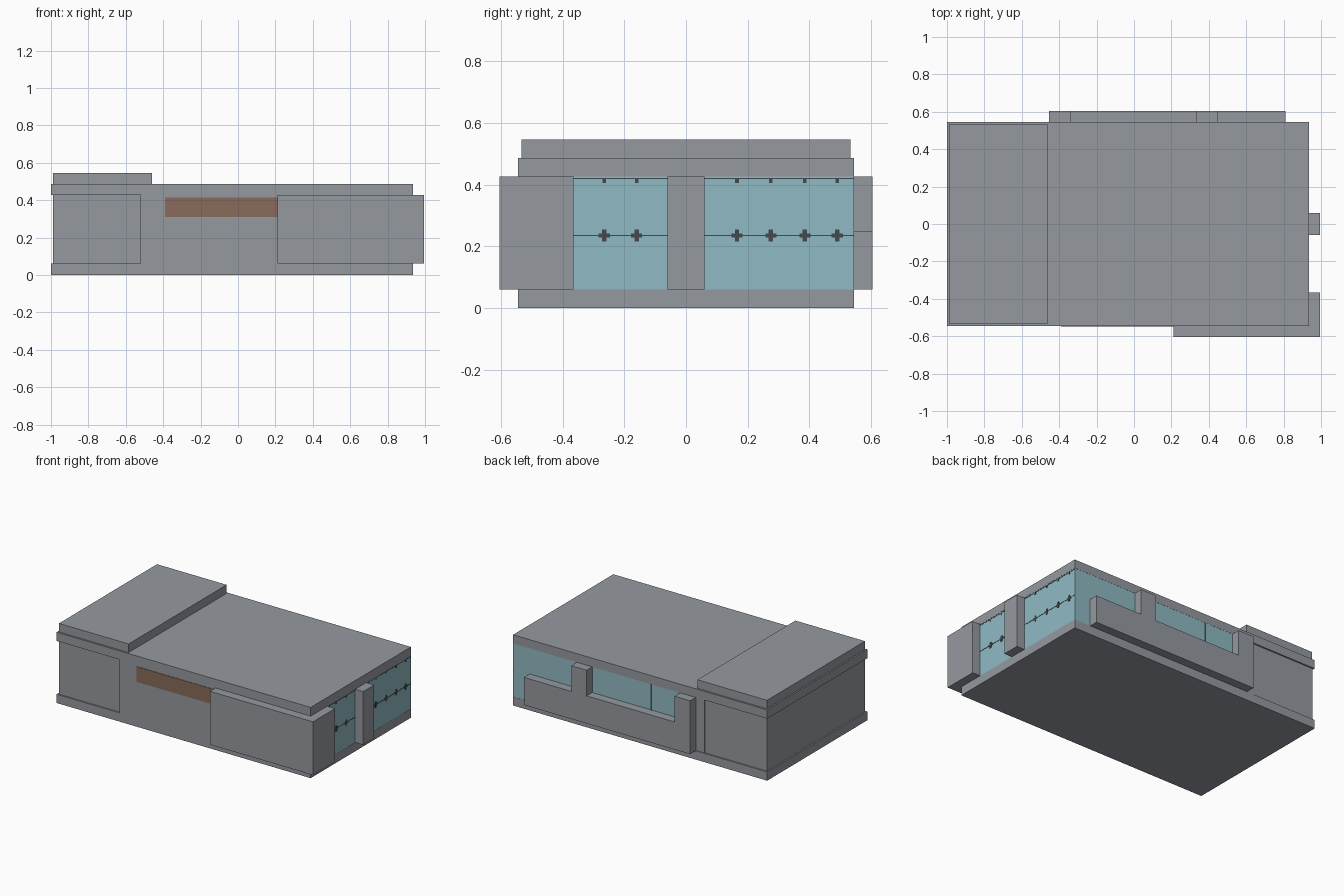
import bpy


def material(name, rgb):
    m = bpy.data.materials.new(name)
    m.diffuse_color = (*rgb, 1.0)
    return m


GREY = material("concrete_grey", (0.30, 0.32, 0.35))
GLASS = material("glass_blue", (0.28, 0.49, 0.55))
BROWN = material("wood_brown", (0.25, 0.145, 0.10))
DARK = material("frame_dark", (0.06, 0.065, 0.07))


def box(name, x, y, z, mat=GREY):
    """Box from (min, max) ranges on each axis."""
    bpy.ops.mesh.primitive_cube_add(size=1)
    o = bpy.context.object
    o.name = name
    for v in o.data.vertices:
        v.co = [r[0] if c < 0 else r[1] for c, r in zip(v.co, (x, y, z))]
    o.data.materials.append(mat)
    return o


WALL = (0.06, 0.427)

# Floor and roof slabs, raised roof section
box("floor_slab", (-1, 0.935), (-0.545, 0.545), (0, 0.06))
box("roof_slab", (-1, 0.935), (-0.545, 0.545), (0.427, 0.487))
box("raised_roof", (-0.99, -0.46), (-0.533, 0.533), (0.487, 0.546))

# Closed wing and main body
box("side_wing", (-0.99, -0.45), (-0.535, 0.535), WALL)
box("main_body", (-0.52, 0.929), (-0.545, 0.539), WALL)

# Wooden panel on the front
box("front_panel", (-0.39, 0.21), (-0.548, -0.543), (0.31, 0.415), BROWN)

# Front corner wall wrapping to the right side, and right pillar
box("front_corner_wall", (0.21, 0.995), (-0.605, -0.545), WALL)
box("corner_return", (0.929, 0.995), (-0.545, -0.365), WALL)
box("right_pillar", (0.929, 0.995), (-0.06, 0.06), WALL)

# Low back wall with two pillars
box("back_low_wall", (-0.455, 0.81), (0.539, 0.605), (0.06, 0.25))
for x in ((-0.455, -0.337), (0.333, 0.45)):
    box("back_pillar", x, (0.539, 0.605), WALL)

# Glazing on the right and the back
for y in ((-0.365, -0.06), (0.06, 0.545)):
    box("right_glass", (0.929, 0.934), y, WALL, GLASS)
    for z in (0.235, 0.42):
        box("right_glazing_bar", (0.93, 0.9355), y, (z - 0.002, z + 0.002), DARK)
box("back_glass", (-0.34, 0.929), (0.539, 0.544), WALL, GLASS)
box("back_glazing_bar", (-0.122, -0.112), (0.54, 0.546), (0.25, 0.427), DARK)

# Small glazing clips along the right side bars
for y in (-0.265, -0.16, 0.165, 0.275, 0.385, 0.49):
    box("glazing_clip", (0.93, 0.936), (y - 0.018, y + 0.018), (0.228, 0.242), DARK)
    box("glazing_clip_stem", (0.93, 0.9365), (y - 0.007, y + 0.007), (0.215, 0.255), DARK)
    box("glazing_top_clip", (0.93, 0.936), (y - 0.006, y + 0.006), (0.405, 0.42), DARK)
